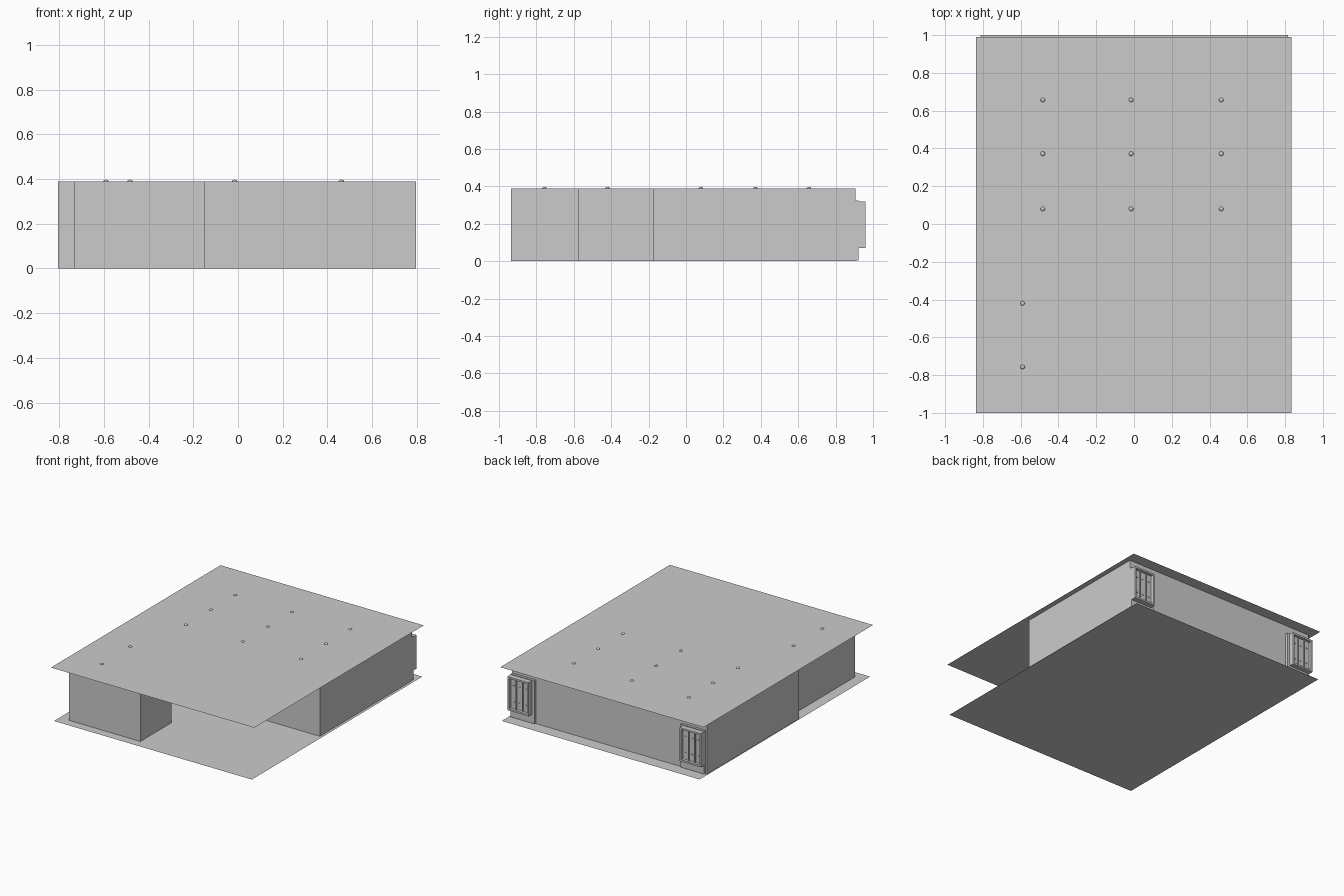
import bpy, bmesh
from mathutils import Matrix

if "Cube" in bpy.data.objects:
    bpy.data.objects.remove(bpy.data.objects["Cube"])


def make_object(name, bm):
    mesh = bpy.data.meshes.new(name)
    bmesh.ops.recalc_face_normals(bm, faces=bm.faces[:])
    bm.to_mesh(mesh)
    bm.free()
    ob = bpy.data.objects.new(name, mesh)
    bpy.context.collection.objects.link(ob)
    return ob


def sheet(name, x0, x1, y0, y1, z):
    bm = bmesh.new()
    f = bm.faces.new([bm.verts.new(p) for p in ((x0, y0, z), (x1, y0, z), (x1, y1, z), (x0, y1, z))])
    ob = make_object(name, bm)
    if ob.data.polygons[0].normal.z < 0:
        ob.data.flip_normals()
    return ob


def add_box(bm, x0, x1, y0, y1, z0, z1):
    m = Matrix.Translation(((x0 + x1) / 2, (y0 + y1) / 2, (z0 + z1) / 2))
    bmesh.ops.create_cube(bm, size=1, matrix=m @ Matrix.Diagonal((x1 - x0, y1 - y0, z1 - z0, 1)))


H = 0.39

# Thin floor and roof sheets
sheet("floor_sheet", -0.812, 0.814, -1.0, 1.0, 0.0)
sheet("roof_sheet", -0.837, 0.833, -1.0, 0.99, H)

# Walls: one stepped footprint raised to the roof
outline = [(-0.805, 0.905), (-0.805, -0.175), (-0.733, -0.175), (-0.733, -0.935),
           (-0.147, -0.935), (-0.147, -0.573), (-0.447, -0.573), (-0.447, -0.175),
           (0.795, -0.175), (0.795, 0.905)]
bm = bmesh.new()
low = [bm.verts.new((x, y, 0.001)) for x, y in outline]
high = [bm.verts.new((x, y, H - 0.001)) for x, y in outline]
for i in range(len(outline)):
    j = (i + 1) % len(outline)
    bm.faces.new((low[i], low[j], high[j], high[i]))
make_object("walls", bm)

# Roof studs
bm = bmesh.new()
spots = [(x, y) for x in (-0.483, -0.015, 0.462) for y in (0.08, 0.372, 0.657)]
spots += [(-0.59, -0.42), (-0.59, -0.757)]
for x, y in spots:
    bmesh.ops.create_uvsphere(bm, u_segments=12, v_segments=8, radius=0.012,
                              matrix=Matrix.Translation((x, y, H)) @ Matrix.Diagonal((1, 1, 0.6, 1)))
studs = make_object("roof_studs", bm)
for p in studs.data.polygons:
    p.use_smooth = True

# Framed panels at the two back corners, mirrored
for side, s in (("right", 1), ("left", -1)):
    def part(name, boxes):
        bm = bmesh.new()
        for x0, x1, y0, y1, z0, z1 in boxes:
            a, b = sorted((s * x0, s * x1))
            add_box(bm, a, b, y0, y1, z0, z1)
        make_object(f"{side}_{name}", bm)

    part("back_plate", [(0.60, 0.795, 0.904, 0.922, 0.005, 0.325)])
    part("panel_core", [(0.63, 0.785, 0.92, 0.938, 0.08, 0.31)])
    part("panel_frame", [(0.62, 0.633, 0.92, 0.96, 0.07, 0.32),
                         (0.782, 0.795, 0.92, 0.96, 0.07, 0.32),
                         (0.633, 0.782, 0.92, 0.96, 0.07, 0.083),
                         (0.633, 0.782, 0.92, 0.96, 0.307, 0.32)])
    part("panel_bars", [(x, x + 0.008, 0.936, 0.946, 0.083, 0.307) for x in (0.678, 0.73)])
    part("panel_pins", [(x, x + 0.012, 0.936, 0.942, z, z + 0.006)
                        for x in (0.65, 0.702, 0.753) for z in (0.13, 0.25)])
